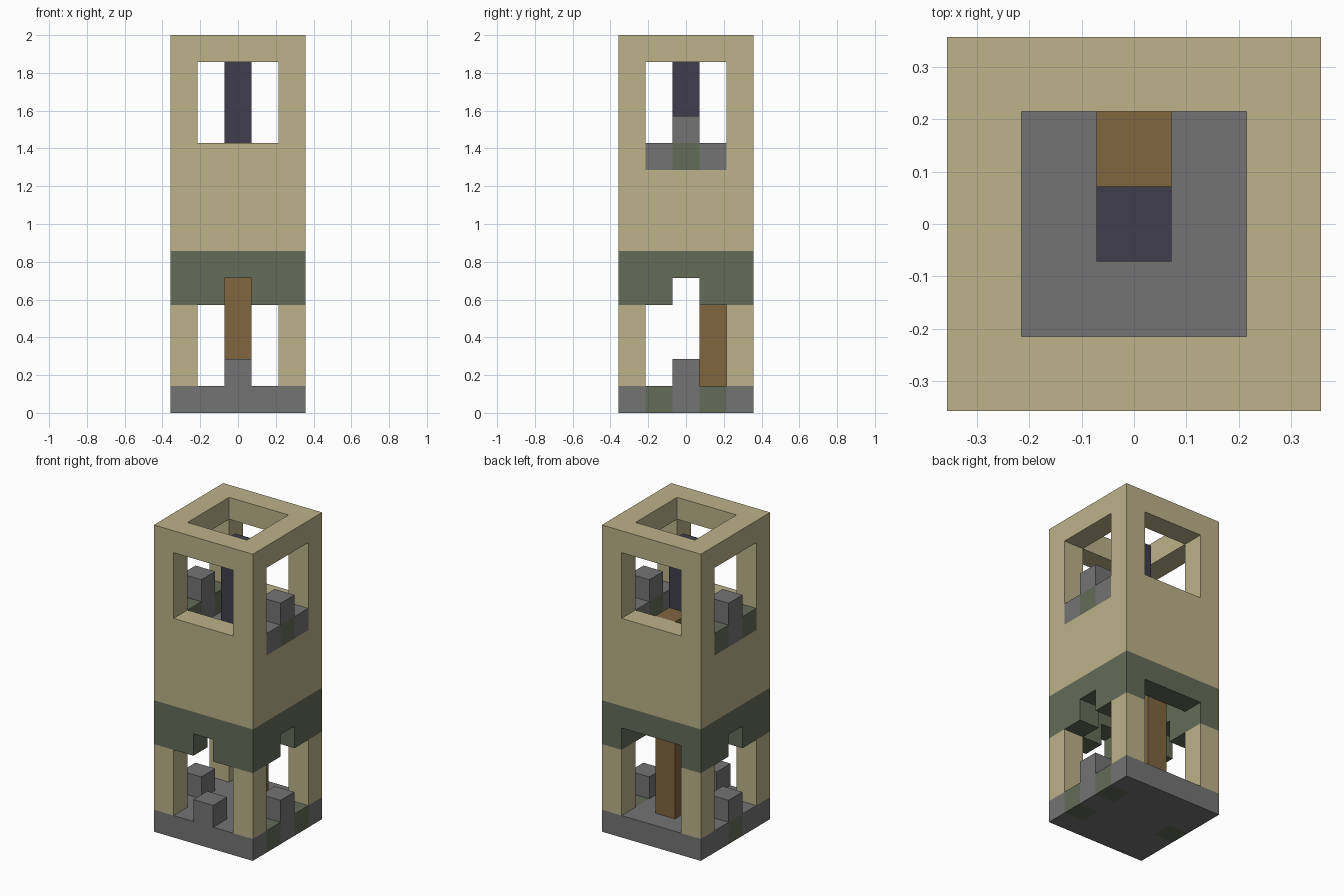
import bpy
import bmesh
import math
from mathutils import Vector

if "Cube" in bpy.data.objects:
    bpy.data.objects.remove(bpy.data.objects["Cube"], do_unlink=True)

U = 1 / 7          # one block
cells = {}         # block position -> part name
DIRS = [Vector(d) for d in ((1, 0, 0), (-1, 0, 0), (0, 1, 0),
                            (0, -1, 0), (0, 0, 1), (0, 0, -1))]


def material(name, rgb):
    m = bpy.data.materials.new(name)
    m.use_nodes = True
    m.diffuse_color = (*rgb, 1)
    m.node_tree.nodes["Principled BSDF"].inputs["Base Color"].default_value = (*rgb, 1)
    return m


def fill(part, xs, ys, zs):
    """Fill an inclusive range of blocks; part None carves them away."""
    for x in range(xs[0], xs[1] + 1):
        for y in range(ys[0], ys[1] + 1):
            for z in range(zs[0], zs[1] + 1):
                if part:
                    cells[x, y, z] = part
                else:
                    cells.pop((x, y, z), None)


def build(part, mat):
    """Make one object from the exposed sides of a part's blocks."""
    bm = bmesh.new()
    for cell, owner in cells.items():
        if owner != part:
            continue
        centre = Vector(cell) + Vector((0, 0, 0.5))
        for n in DIRS:
            if tuple(int(c) for c in Vector(cell) + n) in cells:
                continue
            a = Vector((n.y, n.z, n.x)) / 2
            b = n.cross(a)
            mid = centre + n / 2
            bm.faces.new([bm.verts.new((mid + p) * U)
                          for p in (-a - b, a - b, a + b, b - a)])
    bmesh.ops.remove_doubles(bm, verts=bm.verts[:], dist=1e-4)
    bmesh.ops.dissolve_limit(bm, angle_limit=math.radians(1),
                             verts=bm.verts[:], edges=bm.edges[:])
    mesh = bpy.data.meshes.new(part)
    bm.to_mesh(mesh)
    bm.free()
    mesh.materials.append(mat)
    bpy.context.collection.objects.link(bpy.data.objects.new(part, mesh))


ALL, INNER, MID = (-2, 2), (-1, 1), (0, 0)

# Hollow tower walls with a mossy band and an open top
fill("tower_walls", ALL, ALL, (1, 13))
fill("mossy_band", ALL, ALL, (4, 5))
fill(None, INNER, INNER, (1, 13))

# Openings: ground floor, upper windows, narrow arch tops, wide back doorway
for z in ((1, 3), (10, 12)):
    fill(None, INNER, ALL, z)
    fill(None, ALL, INNER, z)
fill(None, ALL, MID, (4, 4))
fill(None, MID, (-2, -2), (4, 4))
fill(None, INNER, (2, 2), (4, 4))

# Stone base and upper floor
fill("stone_base", ALL, ALL, (0, 0))
fill("upper_floor", INNER, INNER, (8, 8))

# Stone parapets, with moss alternating between the two sides
for x in (-2, 2):
    side = (x, x)
    fill("parapet_stones", side, INNER, (9, 9))
    fill("parapet_stones", side, MID, (10, 10))
    fill("parapet_stones", side, MID, (1, 1))
    for y in (-1, 0, 1):
        level = 0 if (y != 0) == (x > 0) else 9
        fill("moss_patches", side, (y, y), (level, level))
fill("parapet_stones", MID, (-2, -2), (1, 1))

# Wooden ladder post and dark pillar
fill("ladder_post", MID, (1, 1), (1, 9))
fill("dark_pillar", MID, MID, (9, 12))

sand = material("sandstone", (0.503, 0.445, 0.254))
stone = material("grey stone", (0.174, 0.174, 0.174))
moss = material("moss green", (0.127, 0.150, 0.098))
wood = material("brown wood", (0.216, 0.133, 0.051))
dark = material("dark slate", (0.051, 0.048, 0.072))

for part, mat in (("tower_walls", sand), ("mossy_band", moss),
                  ("stone_base", stone), ("upper_floor", stone),
                  ("parapet_stones", stone), ("moss_patches", moss),
                  ("ladder_post", wood), ("dark_pillar", dark)):
    build(part, mat)
